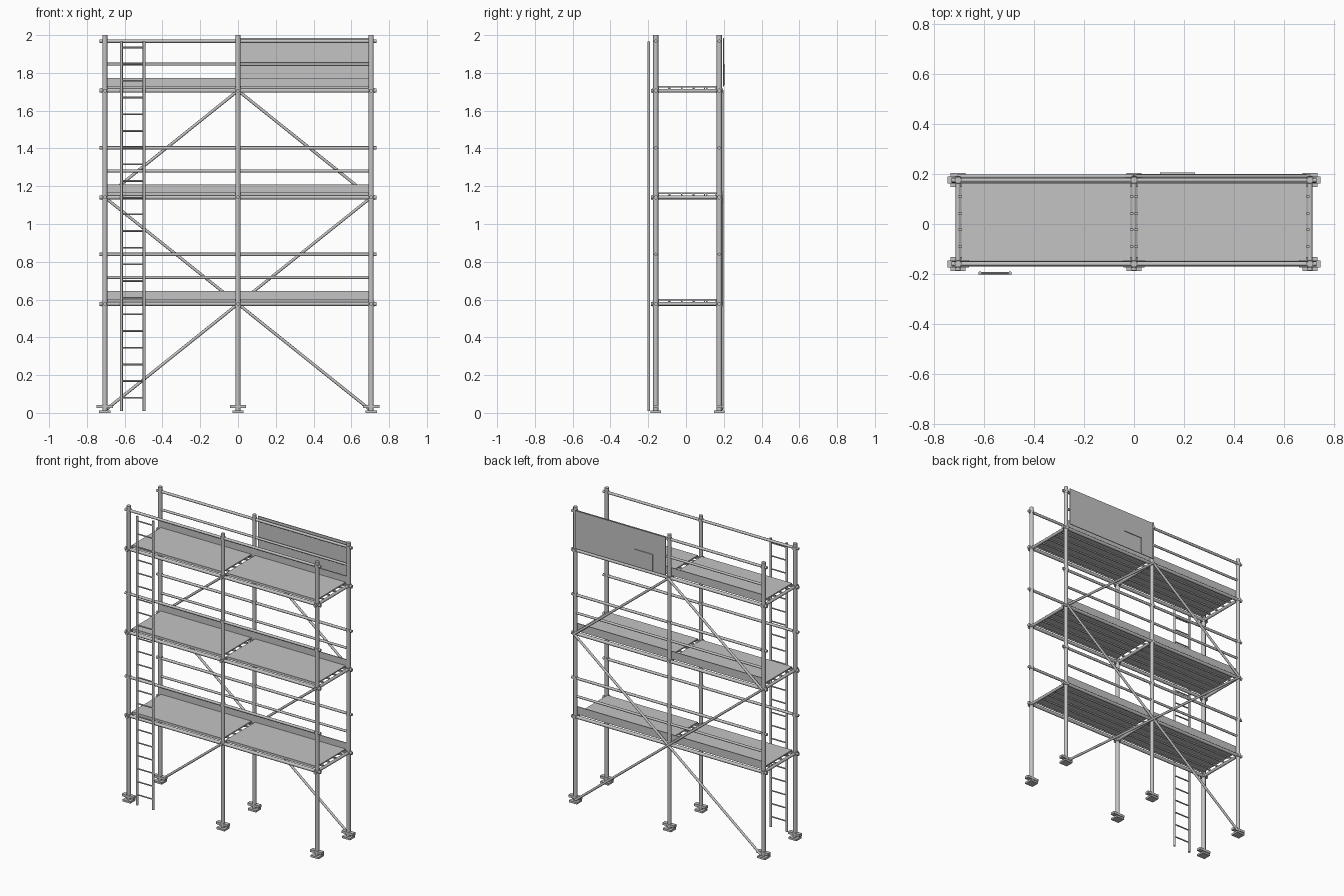
import bpy, math
from mathutils import Vector

if "Cube" in bpy.data.objects:
    bpy.data.objects.remove(bpy.data.objects["Cube"])

steel = bpy.data.materials.new("galvanised_grey")
steel.diffuse_color = (0.55, 0.55, 0.55, 1)
steel.use_nodes = True
steel.node_tree.nodes["Principled BSDF"].inputs["Base Color"].default_value = steel.diffuse_color

POST_X = (-0.705, 0.0, 0.705)
FRONT, BACK = -0.16, 0.176
LEVELS = (0.577, 1.141, 1.706)


def box(name, x0, x1, y0, y1, z0, z1):
    bpy.ops.mesh.primitive_cube_add(size=1, location=((x0 + x1) / 2, (y0 + y1) / 2, (z0 + z1) / 2))
    ob = bpy.context.object
    ob.name = name
    ob.scale = (x1 - x0, y1 - y0, z1 - z0)
    bpy.ops.object.transform_apply(location=False, rotation=False)
    ob.data.materials.append(steel)
    return ob


def tube(name, a, b, r, sides=12):
    a, b = Vector(a), Vector(b)
    bpy.ops.mesh.primitive_cylinder_add(vertices=sides, radius=r, depth=(b - a).length, location=(a + b) / 2)
    ob = bpy.context.object
    ob.name = name
    ob.rotation_euler = (b - a).to_track_quat('Z', 'Y').to_euler()
    ob.data.materials.append(steel)
    bpy.ops.object.shade_smooth_by_angle(angle=math.radians(40))
    return ob


# Standing posts with base plates and jack bars
for x in POST_X:
    for y in (FRONT, BACK):
        tube("post", (x, y, 0.01), (x, y, 2.0), 0.0135)
        box("base_plate", x - 0.03, x + 0.03, y - 0.028, y + 0.028, 0, 0.013)
        box("jack_bar", x - 0.043, x + 0.043, y - 0.014, y + 0.014, 0.026, 0.042)

for z in LEVELS:
    # Ledgers and top guard rails along both sides
    for y in (FRONT, BACK):
        tube("ledger", (-0.732, y, z), (0.732, y, z), 0.011)
        tube("top_rail", (-0.732, y, z + 0.262), (0.732, y, z + 0.262), 0.009)
        for x in POST_X:
            tube("ledger_collar", (x, y, z - 0.013), (x, y, z + 0.013), 0.017)
            tube("rail_collar", (x, y, z + 0.251), (x, y, z + 0.273), 0.0155)
    # Middle guard rail and toe board along the back
    tube("middle_rail", (-0.7, BACK, z + 0.14), (0.7, BACK, z + 0.14), 0.008)
    box("toe_board", -0.697, 0.697, 0.163, 0.169, z + 0.014, z + 0.067)
    # Cross bars between front and back posts
    for x in POST_X:
        tube("cross_bar", (x, FRONT - 0.026, z), (x, BACK + 0.016, z), 0.01)
    # Deck panels with ribs beneath and end hooks
    for s in (-1, 1):
        x0, x1 = sorted((s * 0.014, s * 0.692))
        box("deck", x0, x1, -0.147, 0.163, z + 0.017, z + 0.025)
        for i in range(6):
            y = -0.145 + i * 0.0606
            box("deck_rib", x0, x1, y - 0.002, y + 0.002, z + 0.009, z + 0.017)
        for y in (-0.09, -0.023, 0.043, 0.11):
            for hx in (s * 0.014, s * 0.692):
                box("deck_hook", hx - 0.012, hx + 0.012, y - 0.004, y + 0.004, z + 0.006, z + 0.016)

# Diagonal braces across the back, alternating direction per storey
BRACE_Y = 0.19
for s in (-1, 1):
    for a, b in (((0, LEVELS[0]), (0.695, 0.02)),
                 ((0.705, LEVELS[1]), (0, LEVELS[0])),
                 ((0, LEVELS[2]), (0.705, LEVELS[1]))):
        tube("brace", (s * a[0], BRACE_Y, a[1]), (s * b[0], BRACE_Y, b[1]), 0.008)

# Ladder on the front
for x in (-0.617, -0.497):
    tube("ladder_rail", (x, -0.197, 0.01), (x, -0.197, 1.965), 0.0075)
for i in range(22):
    z = 0.08 + i * 0.0883
    tube("ladder_rung", (-0.617, -0.197, z), (-0.497, -0.197, z), 0.0045, 8)

# Sheet panel on the upper back bay with a thin angle strip
box("back_panel", 0.012, 0.692, 0.196, 0.201, 1.728, 1.985)
box("panel_strip_top", 0.105, 0.245, 0.2, 0.206, 1.84, 1.845)
box("panel_strip_side", 0.105, 0.11, 0.2, 0.206, 1.735, 1.845)
